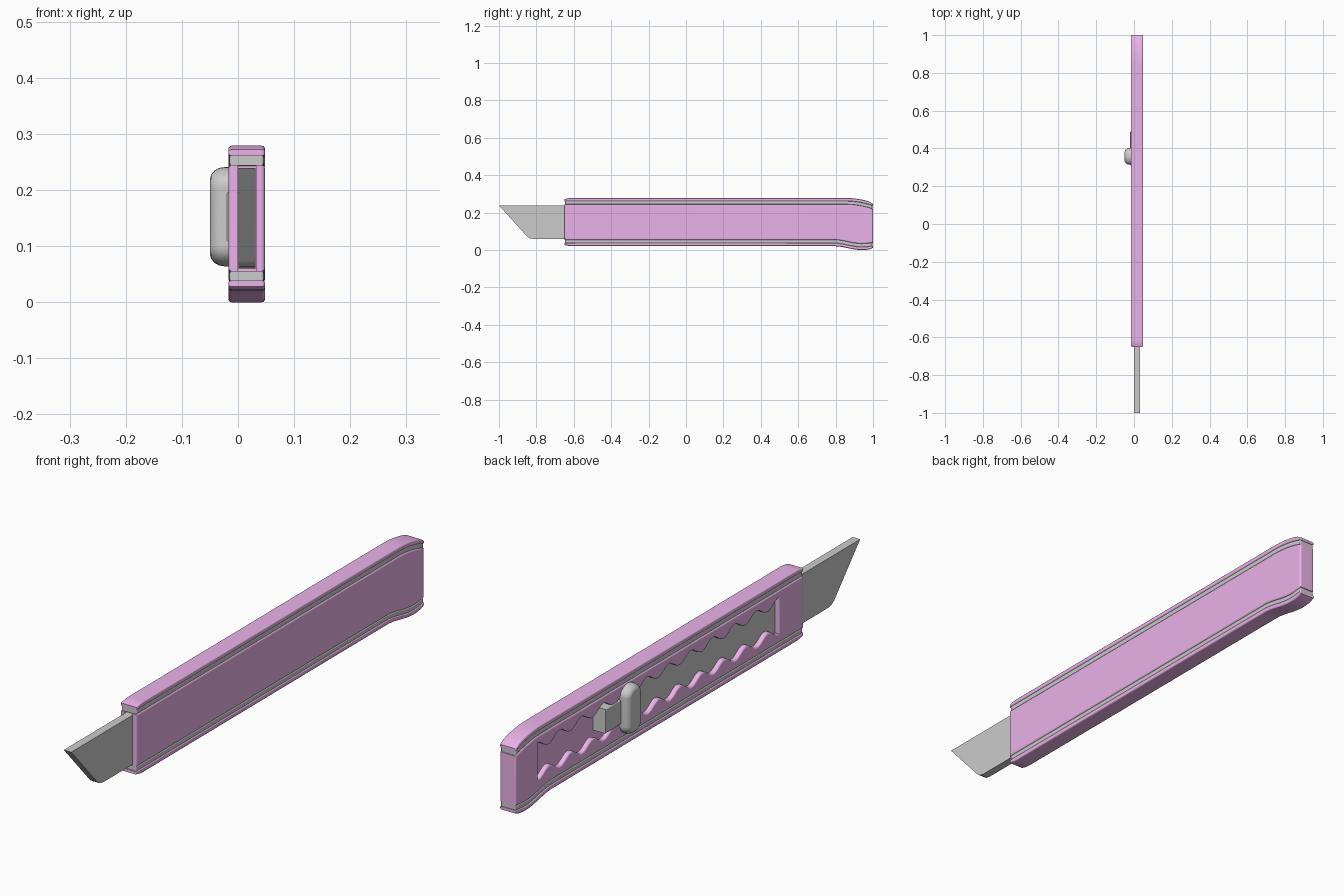
import bpy, bmesh, math
from mathutils import Vector

if "Cube" in bpy.data.objects:
    bpy.data.objects.remove(bpy.data.objects["Cube"])

pink = bpy.data.materials.new("pink_plastic")
pink.diffuse_color = (0.83, 0.45, 0.82, 1)
pink.use_nodes = True
pink.node_tree.nodes["Principled BSDF"].inputs["Base Color"].default_value = pink.diffuse_color


def inset(loop, d):
    """Move a closed outline to its left by d, with mitred corners."""
    out = []
    for i, q in enumerate(loop):
        a = (q - loop[i - 1]).normalized()
        b = (loop[(i + 1) % len(loop)] - q).normalized()
        n, m = Vector((-a.y, a.x)), Vector((-b.y, b.x))
        out.append(q + (n + m) / (1 + n.dot(m)) * d)
    return out


def slab(name, loops, x0, x1, b0=(0, 0), b1=(0, 0), mat=None):
    """Extrude (y, z) outlines along x; b0, b1 = rounding (inset, depth) per side.
    Outer outlines run anticlockwise, holes clockwise."""
    loops = [[Vector(p) for p in lp] for lp in loops]

    def rounding(b, x, s):
        if not b[0]:
            return [(0, x)]
        return [(b[0] * (1 - math.sin(a)), x + s * b[1] * (1 - math.cos(a)))
                for a in (k * math.pi / 8 for k in range(5))]

    steps = rounding(b0, x0, 1) + rounding(b1, x1, -1)[::-1]
    bm = bmesh.new()
    caps = [[], []]
    for lp in loops:
        rings = [[bm.verts.new((x, p.x, p.y)) for p in inset(lp, d)] for d, x in steps]
        n = len(lp)
        for r, s in zip(rings, rings[1:]):
            for i in range(n):
                j = (i + 1) % n
                bm.faces.new((r[i], r[j], s[j], s[i]))
        for cap, r in zip(caps, (rings[0], rings[-1])):
            cap += [bm.edges.get((r[i - 1], r[i])) for i in range(n)]
            if len(loops) == 1:
                bm.faces.new(r)
    if len(loops) > 1:
        for cap in caps:
            bmesh.ops.triangle_fill(bm, edges=cap, use_beauty=True, normal=(1, 0, 0))
    bmesh.ops.recalc_face_normals(bm, faces=bm.faces)
    me = bpy.data.meshes.new(name)
    bm.to_mesh(me)
    bm.free()
    ob = bpy.data.objects.new(name, me)
    bpy.context.collection.objects.link(ob)
    if mat:
        me.materials.append(mat)
    bpy.ops.object.select_all(action='DESELECT')
    ob.select_set(True)
    bpy.context.view_layer.objects.active = ob
    bpy.ops.object.shade_smooth_by_angle(angle=math.radians(40))
    wn = ob.modifiers.new("face_weight", 'WEIGHTED_NORMAL')
    wn.keep_sharp = True
    return ob


# Handle silhouette: the rear end curves down at top and bottom
def top_drop(y):
    return -0.025 * max(0, (y - 0.85) / 0.15) ** 2


def bottom_drop(y):
    t = min(1, max(0, (y - 0.79) / 0.15))
    return -0.021 * t * t * (3 - 2 * t) + 0.1 * max(0, y - 0.95)


def ends_round(y):
    return 0.007 * max(0, (-0.61 - y) / 0.04, (y - 0.97) / 0.03) ** 2


def stations(a, b):
    inner = [-0.64, -0.625, -0.61, 0.1, 0.78] + [0.8 + 0.02 * i for i in range(10)]
    return [a] + [y for y in inner if a + 0.004 < y < b - 0.004] + [b]


def band(ya, yb, low, high):
    ys = stations(ya, yb)
    return [(y, low(y)) for y in ys] + [(y, high(y)) for y in reversed(ys)]


def side_outline(ya):
    return band(ya, 1.0, lambda y: 0.055 + bottom_drop(y), lambda y: 0.245 + top_drop(y))


# Toothed slot for the slider
N, Y0, Y1, MID = 11, -0.51, 0.87, 0.152
wave = []
for i in range(N * 12 + 1):
    t = i / (N * 12)
    wave.append((Y0 + t * (Y1 - Y0), 0.051 + 0.014 * math.cos(2 * math.pi * N * t)))
slot = [(y, MID - h) for y, h in wave] + [(y, MID + h) for y, h in reversed(wave)]

# Side walls and the solid rear block between them
R = (0.007, 0.007)
slab("slotted_side", [side_outline(-0.65), slot[::-1]], -0.017, 0.0, b0=R, mat=pink)
slab("plain_side", [side_outline(-0.65)], 0.032, 0.048, b1=R, mat=pink)
slab("rear_block", [side_outline(0.88)], 0.0, 0.032, mat=pink)

# Pink rails along the top and bottom edges
E = (0.005, 0.006)
slab("top_rail", [band(-0.65, 1.0, lambda y: 0.261 + top_drop(y),
     lambda y: 0.279 + top_drop(y) - ends_round(y))], -0.017, 0.048, E, E, pink)
slab("bottom_rail", [band(-0.65, 1.0, lambda y: 0.021 + bottom_drop(y) + ends_round(y),
     lambda y: 0.039 + bottom_drop(y))], -0.017, 0.048, E, E, pink)

# Grey strips in the grooves between rails and walls
G = (0.005, 0.005)
slab("top_strip", [band(-0.647, 0.997, lambda y: 0.244 + top_drop(y),
     lambda y: 0.263 + top_drop(y))], -0.015, 0.046, G, G)
slab("bottom_strip", [band(-0.647, 0.997, lambda y: 0.037 + bottom_drop(y),
     lambda y: 0.056 + bottom_drop(y))], -0.015, 0.046, G, G)

# Blade with slanted tip
slab("blade", [[(-1, 0.239), (-0.85, 0.073), (-0.835, 0.063), (-0.815, 0.06),
                (0.42, 0.06), (0.42, 0.239)]], 0.001, 0.031)

# Slider carriage inside the slot and the thumb button on it
slab("slider_carriage", [[(0.31, 0.108), (0.49, 0.108), (0.49, 0.196), (0.31, 0.196)]],
     -0.02, 0.03, (0.004, 0.004))
button = []
for cz, start in ((0.1, math.pi), (0.205, 0)):
    for k in range(13):
        a = start + k * math.pi / 12
        button.append((0.358 + 0.044 * math.cos(a), cz + 0.036 * math.sin(a)))
slab("slider_button", [button], -0.05, -0.012, (0.022, 0.026))
